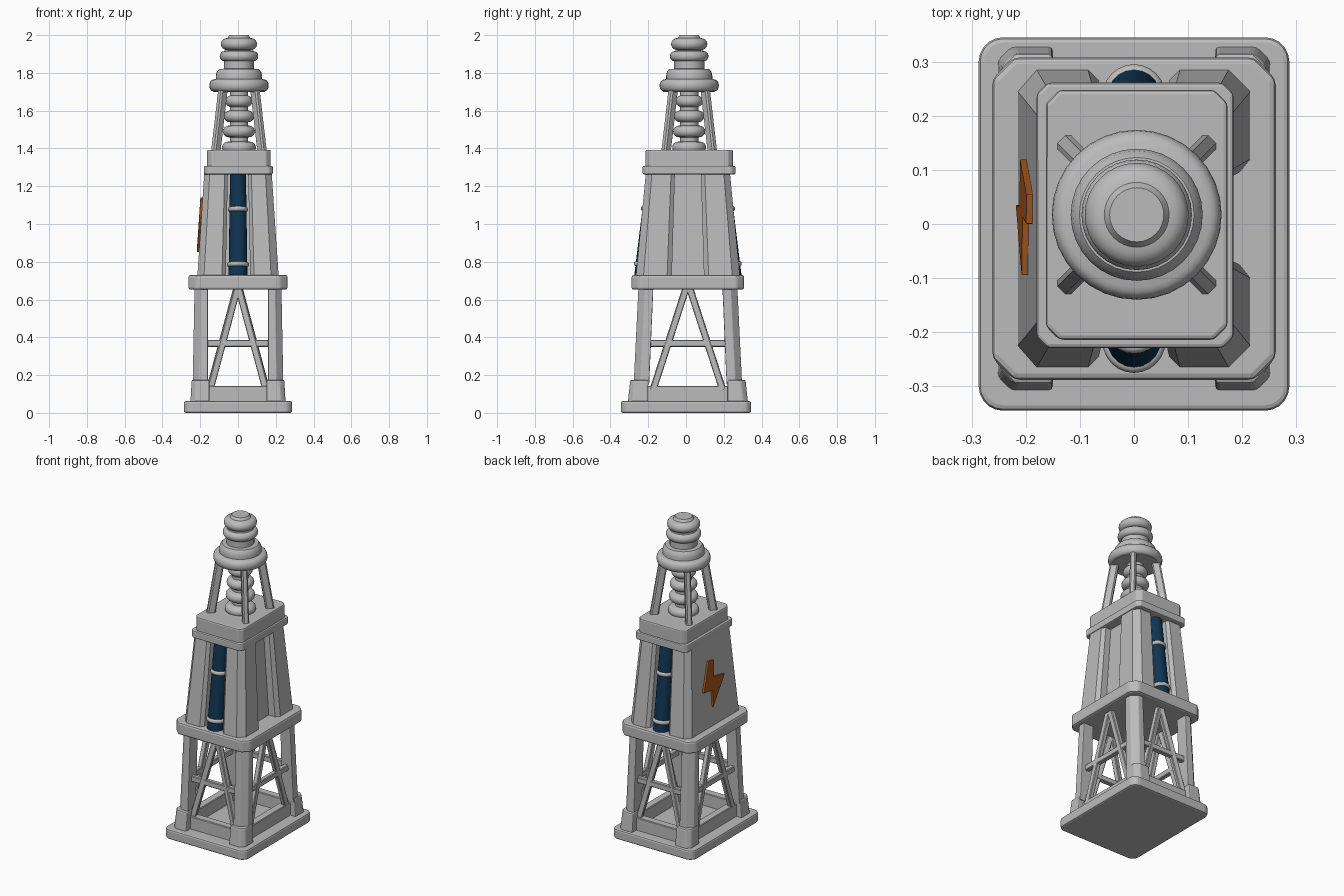
import bpy, bmesh, math
from mathutils import Vector, Matrix

if "Cube" in bpy.data.objects:
    bpy.data.objects.remove(bpy.data.objects["Cube"], do_unlink=True)


def material(name, rgb):
    m = bpy.data.materials.new(name)
    m.use_nodes = True
    m.diffuse_color = (*rgb, 1)
    m.node_tree.nodes["Principled BSDF"].inputs["Base Color"].default_value = (*rgb, 1)
    return m


GREY = material("stone grey", (0.5, 0.5, 0.5))
BLUE = material("deep blue", (0.005, 0.035, 0.085))
ORANGE = material("burnt orange", (0.4, 0.1, 0.012))
CY = 0.01  # the tower stands slightly behind the base centre


def finish(name, bm, mat, bevel=0.0, smooth=False, segments=2):
    bmesh.ops.recalc_face_normals(bm, faces=bm.faces)
    me = bpy.data.meshes.new(name)
    bm.to_mesh(me)
    bm.free()
    me.materials.append(mat)
    ob = bpy.data.objects.new(name, me)
    bpy.context.collection.objects.link(ob)
    if bevel:
        mod = ob.modifiers.new("Bevel", 'BEVEL')
        mod.width, mod.segments, mod.limit_method = bevel, segments, 'ANGLE'
    if smooth:
        bpy.ops.object.select_all(action='DESELECT')
        ob.select_set(True)
        bpy.context.view_layer.objects.active = ob
        bpy.ops.object.shade_smooth_by_angle(angle=math.radians(40))
    return ob


def loft(name, low, high, mat=GREY, bevel=0.0):
    """Solid between two matching outlines of 3D points."""
    bm = bmesh.new()
    a = [bm.verts.new(p) for p in low]
    b = [bm.verts.new(p) for p in high]
    bm.faces.new(a[::-1])
    bm.faces.new(b)
    for i in range(len(a)):
        j = (i + 1) % len(a)
        bm.faces.new((a[i], a[j], b[j], b[i]))
    return finish(name, bm, mat, bevel)


def rounded(hx, hy, r, n):
    """Rectangle outline whose corners are cut in n steps."""
    pts = []
    for k, (sx, sy) in enumerate(((1, 1), (-1, 1), (-1, -1), (1, -1))):
        for i in range(n + 1):
            t = math.pi / 2 * (k + i / n)
            pts.append((sx * (hx - r) + r * math.cos(t), sy * (hy - r) + r * math.sin(t)))
    return pts


def slab(name, hx, hy, z0, z1, r, n=1, centre=(0, CY), bevel=0.01):
    pts = [(x + centre[0], y + centre[1]) for x, y in rounded(hx, hy, r, n)]
    return loft(name, [(x, y, z0) for x, y in pts], [(x, y, z1) for x, y in pts], GREY, bevel)


def aligned(p0, p1):
    p0, p1 = Vector(p0), Vector(p1)
    d = p1 - p0
    return Matrix.Translation((p0 + p1) / 2) @ d.to_track_quat('Z', 'Y').to_matrix().to_4x4(), d.length


def beam(name, p0, p1, w, h, bevel=0.004):
    m, length = aligned(p0, p1)
    bm = bmesh.new()
    bmesh.ops.create_cube(bm, size=1, matrix=m @ Matrix.Diagonal((w, h, length, 1)))
    return finish(name, bm, GREY, bevel, segments=1)


def lathe(name, profile, matrix, mat=GREY, steps=32, closed=False):
    bm = bmesh.new()
    vs = [bm.verts.new((r, 0, z)) for r, z in profile]
    pairs = list(zip(vs, vs[1:])) + ([(vs[-1], vs[0])] if closed else [])
    es = [bm.edges.new(p) for p in pairs]
    bmesh.ops.spin(bm, geom=vs + es, cent=(0, 0, 0), axis=(0, 0, 1),
                   angle=2 * math.pi, steps=steps)
    bmesh.ops.remove_doubles(bm, verts=bm.verts, dist=0.0002)
    bmesh.ops.transform(bm, matrix=matrix, verts=bm.verts)
    return finish(name, bm, mat, smooth=True)


def bulge(r, depth, z0, z1, n=8):
    """Half-round moulding profile reaching radius r."""
    c, h = (z0 + z1) / 2, (z1 - z0) / 2
    return [(r - depth + depth * math.cos(t), c + h * math.sin(t))
            for t in (math.pi * (i / n - 0.5) for i in range(n + 1))]


# Base plate and the raised kerb on it
slab("base_plate", 0.287, 0.345, 0, 0.062, 0.045, 5, (0, 0))
for s in (-1, 1):
    beam("kerb_side", (s * 0.19, -0.25, 0.1), (s * 0.19, 0.27, 0.1), 0.05, 0.085)
    beam("kerb_end", (-0.2, CY + s * 0.25, 0.1), (0.2, CY + s * 0.25, 0.1), 0.05, 0.085)


# Corner feet and tapering legs
def corner(sx, sy, x0, x1, y0, y1, cut, z):
    pts = [(x0, y0), (x1, y0), (x1, y1 - cut), (x1 - cut, y1), (x0, y1)]
    return [(sx * x, CY + sy * y, z) for x, y in pts]


for sx in (-1, 1):
    for sy in (-1, 1):
        loft("corner_foot", corner(sx, sy, 0.15, 0.252, 0.21, 0.318, 0.025, 0.055),
             corner(sx, sy, 0.15, 0.245, 0.21, 0.305, 0.025, 0.175), GREY, 0.008)
        loft("corner_leg", corner(sx, sy, 0.16, 0.24, 0.205, 0.287, 0.035, 0.15),
             corner(sx, sy, 0.16, 0.23, 0.183, 0.262, 0.035, 0.66), GREY, 0.004)

# Lattice braces on all four sides
for s in (-1, 1):
    beam("cross_bar_end", (-0.17, CY + s * 0.235, 0.368), (0.17, CY + s * 0.235, 0.368), 0.03, 0.036)
    beam("cross_bar_side", (s * 0.195, CY - 0.21, 0.368), (s * 0.195, CY + 0.21, 0.368), 0.03, 0.036)
    for t in (-1, 1):
        beam("diagonal_end", (t * 0.15, CY + s * 0.25, 0.12), (t * 0.005, CY + s * 0.22, 0.66), 0.03, 0.036)
        beam("diagonal_side", (s * 0.2, CY + t * 0.185, 0.12), (s * 0.19, CY + t * 0.01, 0.66), 0.03, 0.036)

# Platform under the body
slab("platform", 0.262, 0.298, 0.652, 0.73, 0.04, 1, bevel=0.012)

# Tapered body: solid wall on one side, recesses on the other three
half = [(-0.215, 0.235), (-0.18, 0.275), (-0.085, 0.275), (-0.065, 0.255), (-0.065, 0.17),
        (0.065, 0.17), (0.065, 0.255), (0.085, 0.275), (0.175, 0.275), (0.215, 0.235),
        (0.215, 0.11), (0.195, 0.085), (0.15, 0.085)]
outline = half + [(x, -y) for x, y in reversed(half)]
Z0, Z1 = 0.725, 1.27
loft("body", [(x, CY + y, Z0) for x, y in outline],
     [(x * 0.83, CY + y * 0.81, Z1) for x, y in outline])

# Blue pipes with grey clips in the front and back recesses
for s in (-1, 1):
    low, high = Vector((0, CY + s * 0.234, 0.725)), Vector((0, CY + s * 0.175, 1.27))
    m, length = aligned(low, high)
    bm = bmesh.new()
    bmesh.ops.create_cone(bm, cap_ends=True, segments=20, radius1=0.05, radius2=0.042,
                          depth=length, matrix=m)
    finish("blue_pipe", bm, BLUE, smooth=True)
    for z, r in ((0.785, 0.058), (1.077, 0.054)):
        p = low.lerp(high, (z - low.z) / (high.z - low.z))
        ring = bulge(r, 0.012, -0.013, 0.013) + [(0.038, 0.013), (0.038, -0.013)]
        lathe("pipe_clip", ring, Matrix.Translation(p) @ m.to_3x3().to_4x4(), steps=24, closed=True)

# Lightning bolt plate on the solid wall
bolt = [(0.055, 1.14), (0.0, 1.13), (0.012, 1.03), (-0.095, 1.01),
        (0.035, 0.85), (0.035, 0.955), (0.12, 0.965)]


def wall_x(z):
    return -0.215 * (1 - 0.17 * (z - Z0) / (Z1 - Z0))


loft("lightning_bolt", [(wall_x(z) + 0.005, y, z) for y, z in bolt],
     [(wall_x(z) - 0.012, y, z) for y, z in bolt], ORANGE, 0.002)

# Stepped cap
slab("cap_rim", 0.182, 0.245, 1.262, 1.308, 0.02, 1, (0.002, 0.016), 0.007)
slab("cap_block", 0.168, 0.231, 1.3, 1.393, 0.025, 1, (0.005, 0.017), 0.008)

# Insulator column, bell and finial turned as one piece
AX, AY = 0.005, 0.017
profile = [(0, 1.38)]
for r, z in ((0.09, 1.405), (0.085, 1.49), (0.08, 1.57), (0.072, 1.65)):
    profile += [(0.048, z - 0.031)] + bulge(r, 0.032, z - 0.031, z + 0.031) + [(0.048, z + 0.031)]
profile += [(0.048, 1.7), (0.135, 1.7)] + bulge(0.157, 0.022, 1.702, 1.765)
profile += [(0.122, 1.768), (0.122, 1.785), (0.118, 1.805), (0.106, 1.82), (0.08, 1.822), (0.08, 1.865)]
profile += bulge(0.102, 0.024, 1.862, 1.915) + [(0.076, 1.918)]
profile += bulge(0.096, 0.036, 1.92, 1.985) + [(0.05, 2.0), (0, 2.0)]
lathe("insulator_column", profile, Matrix.Translation((AX, AY, 0)))

# Four leaning struts carrying the bell
for sx in (-1, 1):
    for sy in (-1, 1):
        foot, head = 0.123, 0.083
        beam("bell_strut", (AX + sx * foot, AY + sy * foot, 1.38),
             (AX + sx * head, AY + sy * head, 1.725), 0.036, 0.05, 0.008)
